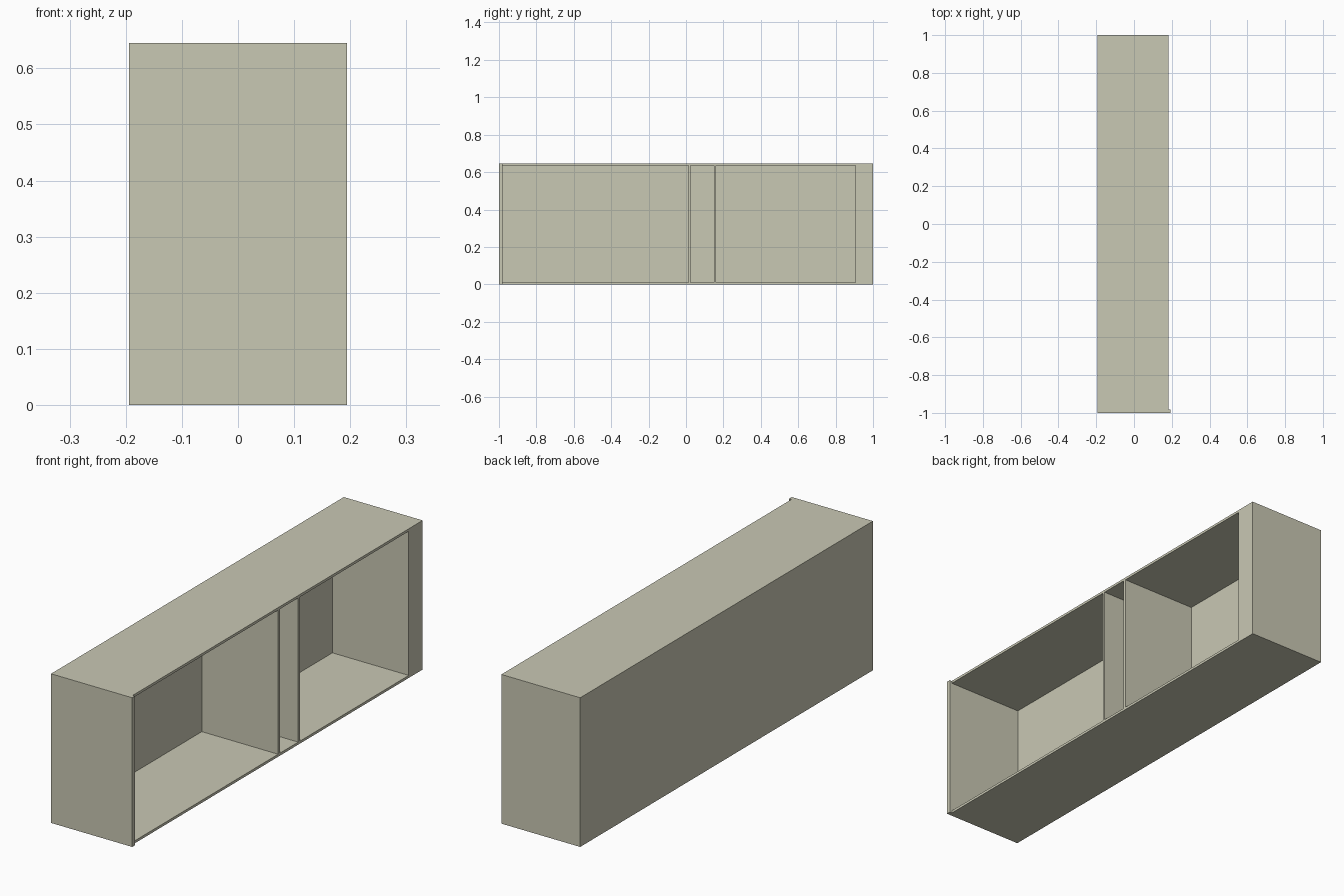
import bpy

cube = bpy.data.objects.get("Cube")
if cube:
    bpy.data.objects.remove(cube, do_unlink=True)

# One plain painted-board colour
board = bpy.data.materials.new("beige_board")
board.use_nodes = True
colour = (0.584, 0.578, 0.456, 1)
board.diffuse_color = colour
bsdf = next(n for n in board.node_tree.nodes if n.type == "BSDF_PRINCIPLED")
bsdf.inputs["Base Color"].default_value = colour
bsdf.inputs["Roughness"].default_value = 0.8


def panel(name, x, y, z):
    """Flat board given by its (low, high) extent along each axis."""
    spans = (x, y, z)
    bpy.ops.mesh.primitive_cube_add(size=1, location=[(a + b) / 2 for a, b in spans])
    obj = bpy.context.object
    obj.name = name
    obj.scale = [b - a for a, b in spans]
    bpy.ops.object.transform_apply(location=False, rotation=False, scale=True)
    obj.data.materials.append(board)
    return obj


back, lip, rim = -0.194, 0.194, 0.183     # depth limits of the carcass and end lip
inner = -0.182                            # inside face of the back board
height, thick = 0.645, 0.011
front_in, filler_in = -0.982, 0.905       # ends of the open bay
inside_z = (thick, height - thick)

# End board with a small lip past the open side
panel("front_end_panel", (back, lip), (-1, front_in), (0, height))

# Solid filler at the opposite end
panel("rear_end_filler", (back, rim), (filler_in, 1), (0, height))

# Long boards enclosing the bay
bay = (front_in, filler_in)
panel("bottom_panel", (back, rim), bay, (0, thick))
panel("top_panel", (back, rim), bay, (height - thick, height))
panel("back_panel", (back, inner), bay, inside_z)

# Upright dividers
for name, y in (("front_divider", 0.013), ("rear_divider", 0.15)):
    panel(name, (inner, rim), (y, y + thick), inside_z)
